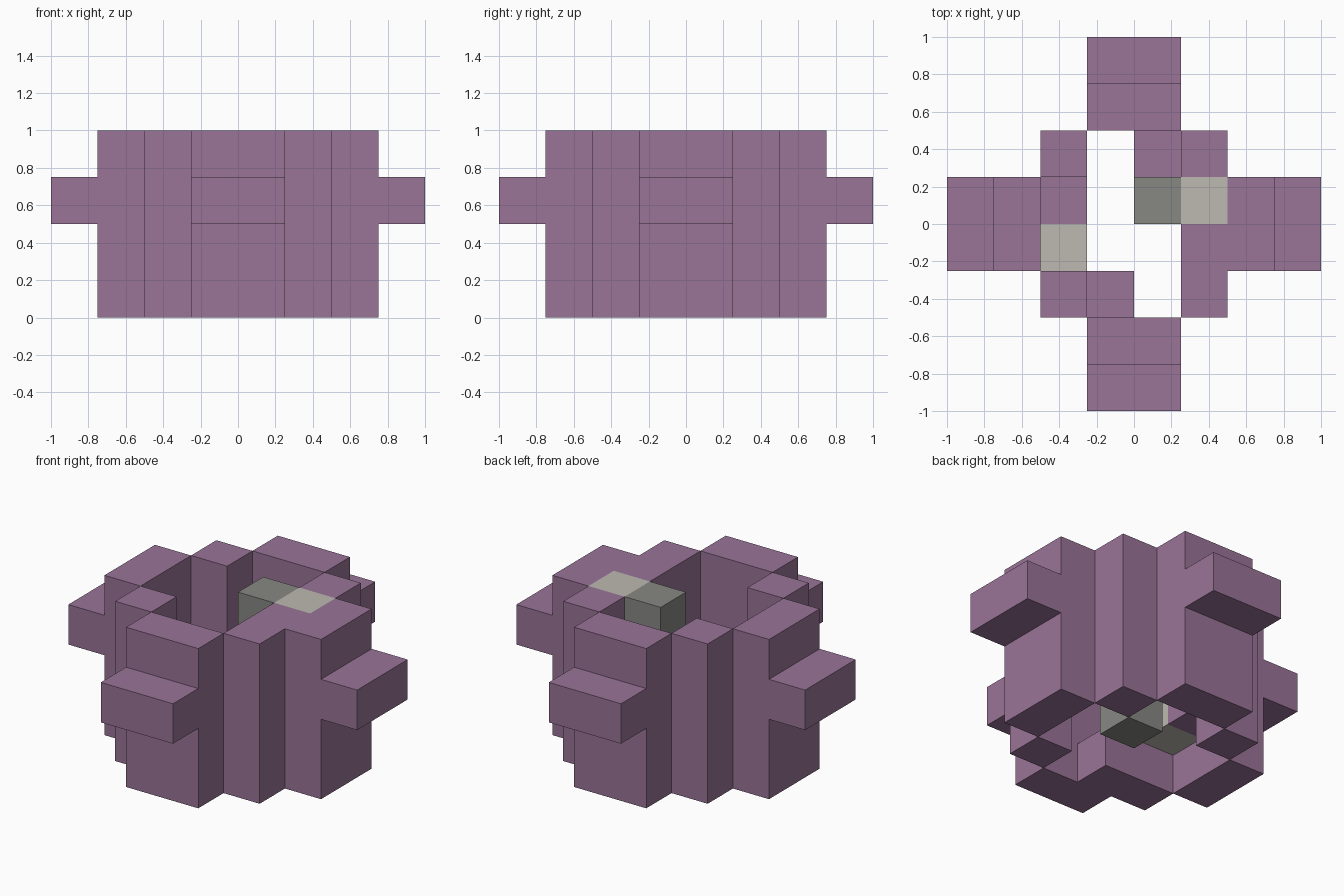
import bpy
import bmesh
from mathutils import Matrix, Vector
from math import radians

cube = bpy.data.objects.get("Cube")
if cube:
    bpy.data.objects.remove(cube, do_unlink=True)

U = 0.25  # edge length of one block


def material(name, rgb):
    mat = bpy.data.materials.new(name)
    mat.use_nodes = True
    color = (*rgb, 1)
    mat.diffuse_color = color
    mat.node_tree.nodes["Principled BSDF"].inputs["Base Color"].default_value = color
    return mat


purple = material("dusty purple", (0.32, 0.175, 0.31))
cream = material("warm cream", (0.51, 0.49, 0.445))
grey = material("stone grey", (0.245, 0.245, 0.23))


def box(name, low, high, mat, turn=0):
    """Box between two block-grid corners, turned about z by quarter turns."""
    low, high = Vector(low) * U, Vector(high) * U
    bm = bmesh.new()
    bmesh.ops.create_cube(bm, size=1)
    bmesh.ops.scale(bm, vec=high - low, verts=bm.verts)
    bmesh.ops.translate(bm, vec=(low + high) / 2, verts=bm.verts)
    bmesh.ops.rotate(bm, matrix=Matrix.Rotation(radians(90 * turn), 3, "Z"),
                     verts=bm.verts)
    mesh = bpy.data.meshes.new(name)
    bm.to_mesh(mesh)
    bm.free()
    mesh.materials.append(mat)
    obj = bpy.data.objects.new(name, mesh)
    bpy.context.collection.objects.link(obj)
    return obj


# Outer shell: wall, projecting ledge and corner pillar on each side
for turn, side in enumerate(("front", "left", "back", "right")):
    box(side + "_wall", (-1, -3, 0), (1, -2, 4), purple, turn)
    box(side + "_ledge", (-1, -4, 2), (1, -3, 3), purple, turn)
    box(side + "_corner_pillar", (1, -2, 0), (2, -1, 4), purple, turn)

# Central post
box("center_post", (0, 0, 0), (1, 1, 4), grey)

# Spiral steps climbing clockwise inside the shell
box("front_step", (-1, -2, 0), (0, -1, 1), purple)
box("right_lamp_step", (-2, -1, 1), (-1, 0, 2), cream)
box("right_step", (-2, 0, 1), (-1, 1, 2), purple)
box("back_step", (0, 1, 2), (1, 2, 3), purple)
box("left_lamp_step", (1, 0, 3), (2, 1, 4), cream)
box("left_step", (1, -1, 3), (2, 0, 4), purple)
